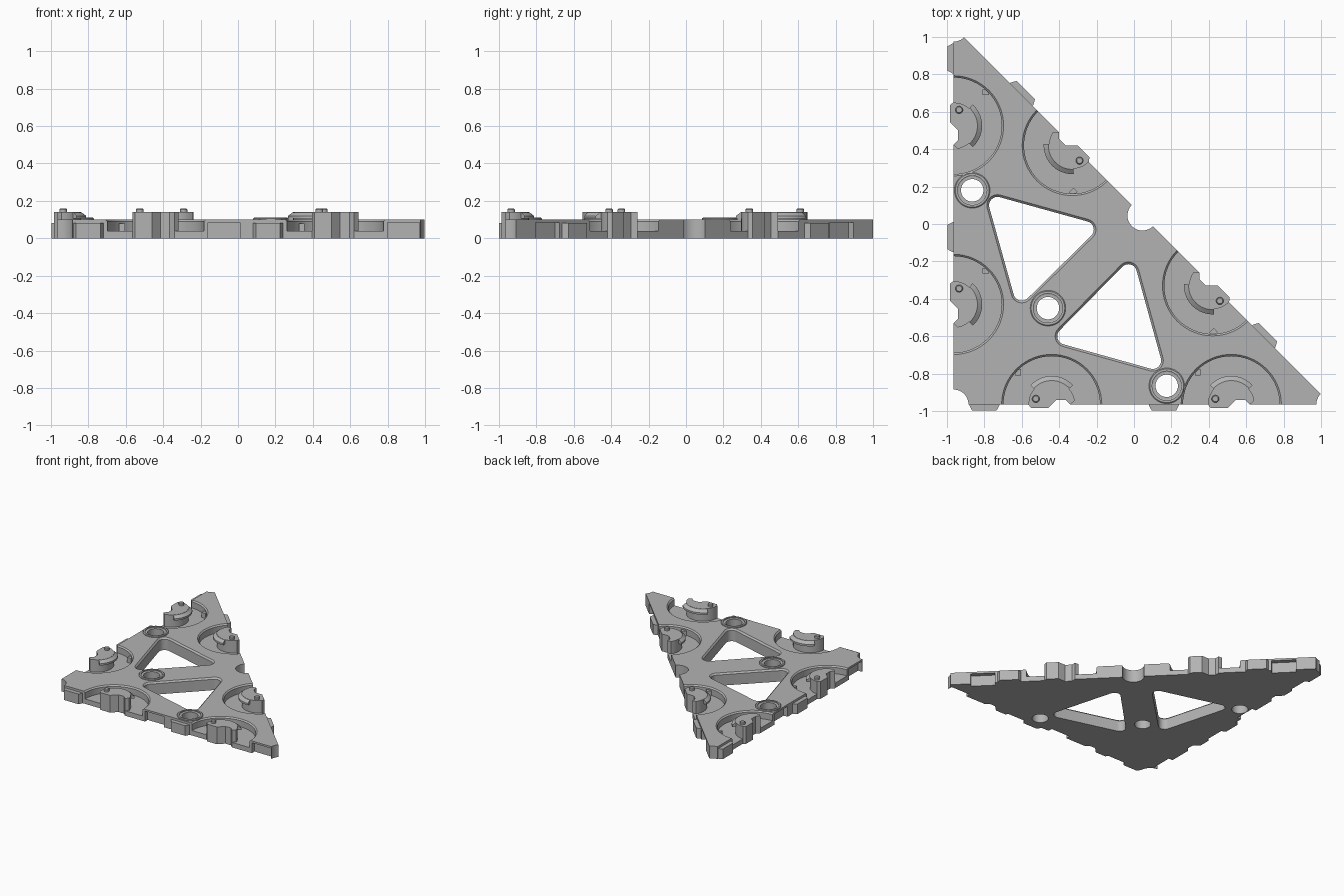
import bpy, bmesh
from math import sin, cos, radians, pi, atan2
from mathutils import Vector

cube = bpy.data.objects.get("Cube")
if cube:
    bpy.data.objects.remove(cube, do_unlink=True)

grey = bpy.data.materials.new("plain grey")
grey.use_nodes = True
grey.diffuse_color = (0.45, 0.45, 0.45, 1)
grey.node_tree.nodes["Principled BSDF"].inputs["Base Color"].default_value = (0.45, 0.45, 0.45, 1)

H = 0.10        # plate thickness
EDGE = -0.965   # straight edges of the plate
TIP = 1.055     # where the slanted edge would meet them
MID = (TIP + EDGE) / 2


def loft(name, layers):
    """Solid through stacked outlines; layers = [(outline, z), ...]."""
    bm = bmesh.new()
    rings = [[bm.verts.new((x, y, z)) for x, y in pts] for pts, z in layers]
    n = len(rings[0])
    bm.faces.new(rings[0][::-1])
    bm.faces.new(rings[-1])
    for a, b in zip(rings, rings[1:]):
        for i in range(n):
            j = (i + 1) % n
            bm.faces.new((a[i], a[j], b[j], b[i]))
    bmesh.ops.recalc_face_normals(bm, faces=bm.faces)
    me = bpy.data.meshes.new(name)
    bm.to_mesh(me)
    bm.free()
    me.materials.append(grey)
    ob = bpy.data.objects.new(name, me)
    bpy.context.collection.objects.link(ob)
    return ob


def arc(c, r, a0, a1, n):
    return [(c[0] + r * cos(radians(a0 + (a1 - a0) * i / n)),
             c[1] + r * sin(radians(a0 + (a1 - a0) * i / n))) for i in range(n + 1)]


def circle(c, r, n=48):
    return arc(c, r, 0, 360, n)[:-1]


def rounded(centres, r):
    """Counter-clockwise polygon with round corners of radius r."""
    out = []
    for i, c in enumerate(centres):
        p, q = Vector(centres[i - 1]), Vector(centres[(i + 1) % len(centres)])
        d0, d1 = Vector(c) - p, q - Vector(c)
        a0 = atan2(d0.y, d0.x) - pi / 2
        a1 = atan2(d1.y, d1.x) - pi / 2
        a1 += 2 * pi if a1 < a0 else 0
        out += arc(c, r, a0 * 180 / pi, a1 * 180 / pi, 8)
    return out


def cut(target, cutter):
    cutter.hide_render = True
    mod = target.modifiers.new("cut", 'BOOLEAN')
    mod.operation = 'DIFFERENCE'
    mod.solver = 'EXACT'
    mod.object = cutter
    bpy.context.view_layer.objects.active = target
    bpy.ops.object.modifier_apply(modifier=mod.name)
    bpy.data.objects.remove(cutter, do_unlink=True)


# Connector stations: origin on an edge, inward direction, tab span, slot span
S = 0.5 ** 0.5
stations = []
for s in (-0.44, 0.52):
    stations.append(((s, EDGE), (0, 1), (-0.44, -0.28), (0.28, 0.45)))
for s in (0.525, -0.43):
    stations.append(((EDGE, s), (1, 0), (-0.44, -0.28), (0.28, 0.45)))
for k in (1, -1):
    stations.append(((MID - k * 0.375, MID + k * 0.375), (-S, -S),
                     sorted((k * 0.30, k * 0.47)), sorted((k * 0.49, k * 0.67))))


def place(pts, origin, inward):
    """Local (along, inward) points to plate coordinates."""
    ix, iy = inward
    return [(origin[0] + u * iy + v * ix, origin[1] - u * ix + v * iy) for u, v in pts]


# Plate blank
plate = loft("plate", [([(EDGE, EDGE), (TIP, EDGE), (EDGE, TIP)], z) for z in (0, H)])

# Round corner and mid-edge notches
for c in ((EDGE, EDGE), (TIP, EDGE), (EDGE, TIP), (MID, MID)):
    cut(plate, loft("cutter", [(circle(c, 0.08), z) for z in (-0.1, 0.2)]))

# Two triangular windows with chamfered rims
window = [(-0.73, 0.10), (-0.60, -0.365), (-0.26, -0.03)]
for tri in (window, [(y, x) for x, y in reversed(window)]):
    cut(plate, loft("cutter", [(rounded(tri, 0.045), -0.1), (rounded(tri, 0.045), H - 0.012),
                               (rounded(tri, 0.060), H + 0.003)]))

# Three through holes with raised collars
for i, c in enumerate(((-0.865, 0.18), (-0.46, -0.45), (0.175, -0.865))):
    cut(plate, loft("cutter", [(circle(c, 0.06), z) for z in (-0.1, 0.2)]))
    collar = loft(f"hole_collar_{i}", [(circle(c, 0.095), H - 0.01), (circle(c, 0.095), H + 0.006),
                                       (circle(c, 0.090), H + 0.01)])
    cut(collar, loft("cutter", [(circle(c, 0.06), 0.05), (circle(c, 0.06), H - 0.006),
                                (circle(c, 0.078), H + 0.002), (circle(c, 0.078), 0.2)]))

post_shape = [(0.1, 0), (0.075, 0.025), (0.025, 0.025), (-0.02, -0.02), (-0.11, -0.02), (-0.125, 0)]
post_shape += arc((0, 0), 0.125, 165, 10, 20)
notch_shape = [(0.1, 0), (0.075, 0.025), (0.025, 0.025), (-0.02, -0.02), (0.12, -0.02)]

for i, (o, d, tab, slot) in enumerate(stations):
    # Round recess with a small chamfer, latch notch and edge slot
    cut(plate, loft("cutter", [(circle(o, 0.258, 64), 0.04), (circle(o, 0.258, 64), H - 0.01),
                               (circle(o, 0.27, 64), H + 0.002)]))
    cut(plate, loft("cutter", [(place(notch_shape, o, d), z) for z in (-0.1, 0.2)]))
    a, b = slot
    slot_shape = [(a, -0.05), (b, -0.05), (b, 0.035), (a, 0.035)]
    cut(plate, loft("cutter", [(place(slot_shape, o, d), z) for z in (-0.1, 0.085)]))

    # Tapered edge tab
    a, b = tab
    tab_shape = [(a, 0.01), (a, -0.005), (a + 0.015, -0.033), (b - 0.015, -0.033), (b, -0.005), (b, 0.01)]
    loft(f"edge_tab_{i}", [(place(tab_shape, o, d), z) for z in (0, 0.082)])

    # Latch post, hooked lip, locating pin and stop block
    loft(f"latch_post_{i}", [(place(post_shape, o, d), z) for z in (0, 0.14)])
    inner = arc((0, 0), 0.105, 138, 42, 16)
    lips = [place(arc((0, 0), r, 42, 138, 16) + inner, o, d) for r in (0.153, 0.153, 0.128)]
    loft(f"latch_lip_{i}", list(zip(lips, (0.105, 0.12, 0.139))))
    pin = place([(-0.085, 0.03)], o, d)[0]
    loft(f"latch_pin_{i}", [(circle(pin, 0.02, 24), 0.13), (circle(pin, 0.02, 24), 0.155),
                            (circle(pin, 0.015, 24), 0.16)])
    block = [(-0.195, 0.155), (-0.165, 0.155), (-0.165, 0.19), (-0.195, 0.19)]
    loft(f"stop_block_{i}", [(place(block, o, d), z) for z in (0.035, 0.08)])

# Smooth the round walls, keep hard edges crisp
bpy.ops.object.select_all(action='DESELECT')
for ob in bpy.context.scene.objects:
    if ob.type == 'MESH' and ob.data.materials and ob.data.materials[0] == grey:
        ob.select_set(True)
bpy.context.view_layer.objects.active = plate
bpy.ops.object.shade_smooth_by_angle(angle=radians(25))
